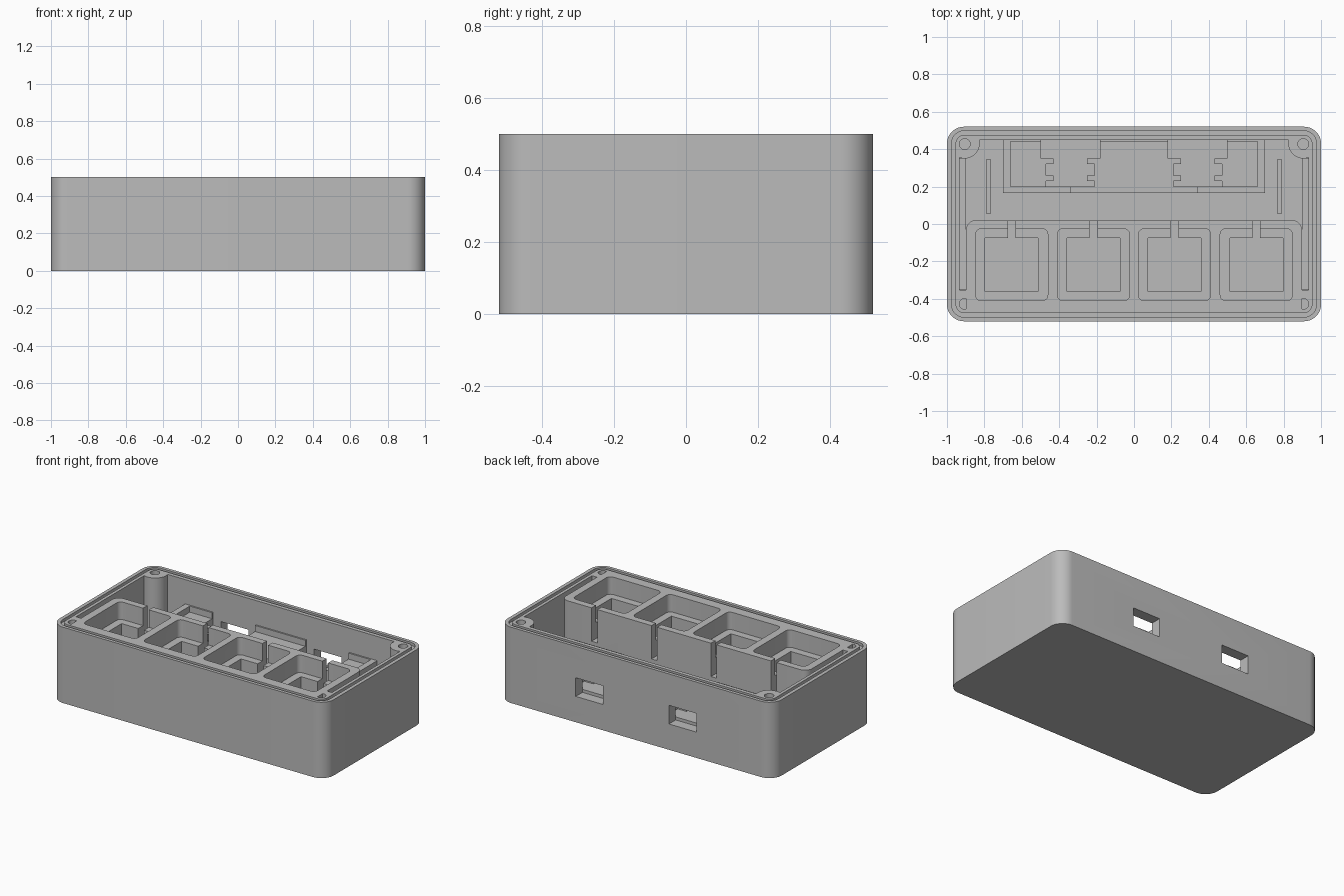
import bpy, bmesh
from math import pi, sin, cos

cube = bpy.data.objects.get("Cube")
if cube:
    bpy.data.objects.remove(cube, do_unlink=True)

grey = bpy.data.materials.new("plain grey")
grey.use_nodes = True
shade = (0.5, 0.5, 0.5, 1)
grey.diffuse_color = shade
grey.node_tree.nodes["Principled BSDF"].inputs["Base Color"].default_value = shade

H = 0.5        # case height
FLOOR = 0.06   # top of the floor
ABOVE = H + 0.1


def prism(name, pts, z0, z1):
    """Extrude a counter-clockwise outline from z0 to z1."""
    bm = bmesh.new()
    low = [bm.verts.new((x, y, z0)) for x, y in pts]
    high = [bm.verts.new((x, y, z1)) for x, y in pts]
    bm.faces.new(low[::-1])
    bm.faces.new(high)
    n = len(pts)
    for i in range(n):
        j = (i + 1) % n
        bm.faces.new((low[i], low[j], high[j], high[i]))
    mesh = bpy.data.meshes.new(name)
    bm.to_mesh(mesh)
    bm.free()
    mesh.materials.append(grey)
    ob = bpy.data.objects.new(name, mesh)
    bpy.context.collection.objects.link(ob)
    return ob


def rect(x0, x1, y0, y1, r=0, steps=8):
    """Rectangle outline, with rounded corners when r is set."""
    if not r:
        return [(x0, y0), (x1, y0), (x1, y1), (x0, y1)]
    centres = [(x1 - r, y1 - r), (x0 + r, y1 - r), (x0 + r, y0 + r), (x1 - r, y0 + r)]
    return [(cx + r * cos(pi / 2 * (q + i / steps)), cy + r * sin(pi / 2 * (q + i / steps)))
            for q, (cx, cy) in enumerate(centres) for i in range(steps + 1)]


def circle(cx, cy, r, n=32):
    return [(cx + r * cos(2 * pi * i / n), cy + r * sin(2 * pi * i / n)) for i in range(n)]


def combine(ob, tool, operation="DIFFERENCE"):
    """Apply a boolean and discard the tool."""
    mod = ob.modifiers.new("shape", "BOOLEAN")
    mod.operation, mod.object, mod.solver = operation, tool, "EXACT"
    bpy.ops.object.select_all(action="DESELECT")
    bpy.context.view_layer.objects.active = ob
    ob.select_set(True)
    bpy.ops.object.modifier_apply(modifier=mod.name)
    bpy.data.objects.remove(tool, do_unlink=True)


def cut(ob, pts, z0, z1=ABOVE):
    combine(ob, prism("cutter", pts, z0, z1))


# Case shell: rounded tub with a seat for the key block
shell = prism("case_shell", rect(-1, 1, -0.52, 0.52, 0.09, 12), 0, H)
cut(shell, rect(-0.933, 0.933, -0.354, 0.45), FLOOR)
cut(shell, rect(-0.897, 0.897, -0.47, 0), FLOOR)

# Rear screw posts, then screw holes in all four corners
for sx in (-1, 1):
    combine(shell, prism("post", circle(sx * 0.905, 0.43, 0.08), 0.02, H), "UNION")
    for sy in (-1, 1):
        cut(shell, circle(sx * 0.905, sy * 0.427, 0.029, 20), 0.2)

# Seal groove around the rim
groove = prism("cutter", rect(-0.976, 0.976, -0.498, 0.498, 0.068), H - 0.018, ABOVE)
cut(groove, rect(-0.954, 0.954, -0.476, 0.476, 0.046), 0, 1)
combine(shell, groove)

# Port openings in the rear wall
PORTS = (-0.34, 0.34)
for px in PORTS:
    cut(shell, rect(px - 0.1, px + 0.1, 0.4, 0.6), 0.17, 0.293)

# Key block: four stepped wells with a wire slot at the back
outline = rect(-0.897, 0.897, -0.47, 0.02, 0.05)
outline = [p for p in outline if p[1] > -0.3] + [(-0.897, -0.47), (0.897, -0.47)]
block = prism("key_block", outline, FLOOR, H)
for kx in (-0.654, -0.217, 0.217, 0.654):
    cut(block, rect(kx - 0.193, kx + 0.193, -0.41, -0.025, 0.03, 5), 0.385)
    cut(block, rect(kx - 0.142, kx + 0.142, -0.36, -0.075), 0.28)
    cut(block, rect(kx - 0.021, kx + 0.021, -0.1, 0.1), 0.28)

# Port holder: shallow tray with a keyed socket behind each opening
holder = prism("port_holder", rect(-0.7, 0.7, 0.166, 0.45), FLOOR, 0.34)
cut(holder, rect(-0.66, 0.66, 0.2, 0.44), 0.3)
cut(holder, rect(-0.34, 0.34, 0.1, 0.22), 0.3)
half = [(0.13, 0.2), (0.13, 0.23), (0.09, 0.23), (0.09, 0.26), (0.13, 0.26),
        (0.13, 0.32), (0.09, 0.32), (0.09, 0.35), (0.157, 0.35), (0.157, 0.5)]
for px in PORTS:
    socket = [(px + x, y) for x, y in half] + [(px - x, y) for x, y in half[::-1]]
    cut(holder, socket, 0.19)

# Side ribs and low wall ledges on the floor
parts = [shell, block, holder]
for side, sx in (("left", 1), ("right", -1)):
    for name, x, w, y0, y1, top in (("rib", 0.778, 0.013, 0.055, 0.345, 0.16),
                                    ("ledge", 0.915, 0.018, -0.35, 0.35, 0.1)):
        parts.append(prism(f"{side}_{name}", rect(sx * x - w, sx * x + w, y0, y1), FLOOR - 0.01, top))

# Smooth the rounded corners, keep edges crisp
bpy.ops.object.select_all(action="DESELECT")
for ob in parts:
    ob.select_set(True)
bpy.context.view_layer.objects.active = shell
bpy.ops.object.shade_smooth_by_angle(angle=pi / 6)
